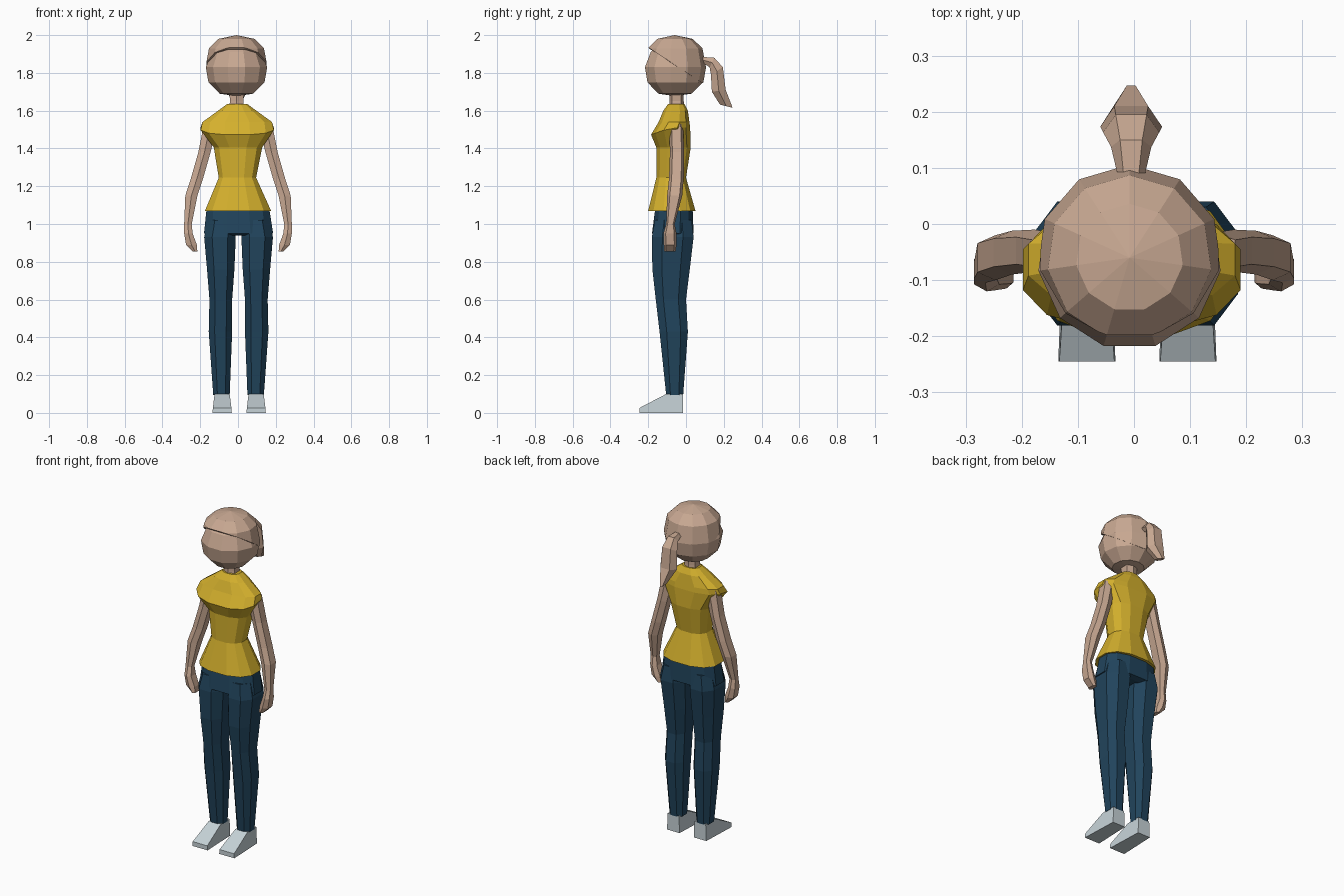
import bpy, bmesh, math
from mathutils import Vector

if "Cube" in bpy.data.objects:
    bpy.data.objects.remove(bpy.data.objects["Cube"])


def material(name, rgb):
    m = bpy.data.materials.new(name)
    lin = [((c / 255 + 0.055) / 1.055) ** 2.4 for c in rgb]
    m.diffuse_color = (*lin, 1)
    m.use_nodes = True
    m.node_tree.nodes["Principled BSDF"].inputs["Base Color"].default_value = m.diffuse_color
    return m


SKIN = material("tan", (200, 168, 146))
SHIRT = material("mustard", (212, 176, 45))
TROUSERS = material("navy", (33, 68, 92))
SHOES = material("pale grey", (198, 210, 215))


def finish(bm, name, mat):
    bmesh.ops.recalc_face_normals(bm, faces=bm.faces)
    me = bpy.data.meshes.new(name)
    bm.to_mesh(me)
    bm.free()
    me.materials.append(mat)
    ob = bpy.data.objects.new(name, me)
    bpy.context.collection.objects.link(ob)
    return ob


def ring(x0, x1, y0, y1, z, n=8, p=0.8, dip=0):
    """Squarish ellipse filling a box; dip lowers the front."""
    pts = []
    for i in range(n):
        a = 2 * math.pi * (i + 0.5) / n
        k = math.cos(math.pi / n)
        c, s = math.cos(a) / k, math.sin(a) / k
        c = math.copysign(min(1, abs(c) ** p), c)
        s = math.copysign(min(1, abs(s) ** p), s)
        pts.append(Vector(((x0 + x1) / 2 + c * (x1 - x0) / 2,
                           (y0 + y1) / 2 + s * (y1 - y0) / 2,
                           z - dip * max(0, -s))))
    return pts


def loft(rings, mirror_x=None):
    """Skin a list of rings; optionally mirror about an x plane."""
    bm = bmesh.new()
    for flip in ([False] if mirror_x is None else [False, True]):
        rows = []
        for r in rings:
            rows.append([bm.verts.new((2 * mirror_x - v[0], v[1], v[2]) if flip else v)
                         for v in r])
        n = len(rows[0])
        for a, b in zip(rows, rows[1:]):
            for i in range(n):
                j = (i + 1) % n
                bm.faces.new((a[i], a[j], b[j], b[i]))
        bm.faces.new(rows[0])
        bm.faces.new(rows[-1])
    return bm


# Head and hair: faceted 11-sided spheres with a corner at the back
def lathe(profile, top, bottom):
    rings = [[(-0.008 + r * math.sin(2 * math.pi * i / 11),
               -0.06 + r * math.cos(2 * math.pi * i / 11), z) for i in range(11)]
             for r, z in profile]
    bm = loft(rings)
    bmesh.ops.recalc_face_normals(bm, faces=bm.faces)
    caps = [f for f in bm.faces if len(f.verts) == 11]
    for f in caps:
        z = top if f.calc_center_median().z > 1.83 else bottom
        bmesh.ops.poke(bm, faces=[f])["verts"][0].co.z = z
    return bm


finish(lathe([(0.08, 1.96), (0.132, 1.91), (0.164, 1.83), (0.15, 1.75), (0.09, 1.69)],
             1.975, 1.677), "head", SKIN)

bm = lathe([(0.096, 1.98), (0.147, 1.93), (0.166, 1.83), (0.152, 1.75), (0.09, 1.688)],
           2.0, 1.675)
bmesh.ops.bisect_plane(bm, geom=bm.verts[:] + bm.edges[:] + bm.faces[:],
                       plane_co=(0, -0.2, 1.935), plane_no=(0, 0.125, 0.19),
                       clear_inner=True)
hair = finish(bm, "hair", SKIN)
solid = hair.modifiers.new("thickness", "SOLIDIFY")
solid.thickness = 0.012
solid.offset = -1

# Ponytail: outer point, inner point, half width
tail = []
for (yo, zo), (yi, zi), w in [((.08, 1.885), (.085, 1.855), .023),
                              ((.15, 1.88), (.125, 1.83), .036),
                              ((.195, 1.83), (.132, 1.79), .05),
                              ((.21, 1.71), (.137, 1.70), .055),
                              ((.247, 1.615), (.18, 1.632), .014)]:
    ym, zm = (yo + yi) / 2, (zo + zi) / 2
    tail.append([(-.005 + s * w, y, z) for s, y, z in
                 [(-.55, yo, zo), (.55, yo, zo), (1, ym, zm),
                  (.55, yi, zi), (-.55, yi, zi), (-1, ym, zm)]])
finish(loft(tail), "ponytail", SKIN)

# Neck
finish(loft([ring(-.05, .035, -.09, -.01, 1.60, 6),
             ring(-.042, .028, -.088, -.012, 1.65, 6),
             ring(-.048, .034, -.088, -.012, 1.72, 6)]), "neck", SKIN)

# Shirt, with an overhanging bust and shoulder edge
finish(loft([ring(-.058, .05, -.095, -.008, 1.635, 12),
             ring(-.105, .097, -.12, .01, 1.60, 12),
             ring(-.188, .18, -.145, .018, 1.54, 12),
             ring(-.198, .19, -.185, .022, 1.51, 12, .8, .037),
             ring(-.128, .128, -.157, .025, 1.405, 12),
             ring(-.102, .096, -.157, 0, 1.245, 12),
             ring(-.175, .175, -.2, .05, 1.07, 12)]), "shirt", SHIRT)

# Arms and hands, lofted down and mirrored
arm = [(.11, .18, -.09, -.015, 1.53), (.145, .21, -.085, -.01, 1.38),
       (.185, .25, -.09, -.012, 1.24), (.215, .279, -.1, -.02, 1.15),
       (.245, .285, -.105, -.06, 1.0), (.24, .285, -.12, -.05, .95),
       (.218, .275, -.118, -.05, .89), (.215, .24, -.115, -.055, .855)]
finish(loft([ring(*r, n=6) for r in arm], 0), "arms", SKIN)

# Hips
finish(loft([ring(-.15, .15, -.15, .02, 1.10, 12),
             ring(-.168, .168, -.165, .036, 1.065, 12),
             ring(-.18, .186, -.18, .04, .95, 12),
             ring(-.15, .156, -.15, .01, .94, 12)]), "hips", TROUSERS)

# Trouser legs
leg = [(.02, .165, -.165, .03, 1.02), (.018, .185, -.181, .04, .93),
       (.025, .17, -.178, .02, .76), (.037, .157, -.16, 0, .6),
       (.037, .161, -.14, .01, .43), (.05, .137, -.105, -.015, .095)]
finish(loft([ring(*r) for r in leg], .003), "trouser_legs", TROUSERS)

# Shoes: wedge profile, wider at the toe
profile = [(-.245, 0, .051), (-.245, .027, .049), (-.105, .1, .04),
           (-.015, .1, .038), (-.015, 0, .042)]
sides = [[(.096 + s * w, y, z) for y, z, w in profile] for s in (-1, 1)]
finish(loft(sides, .006), "shoes", SHOES)
